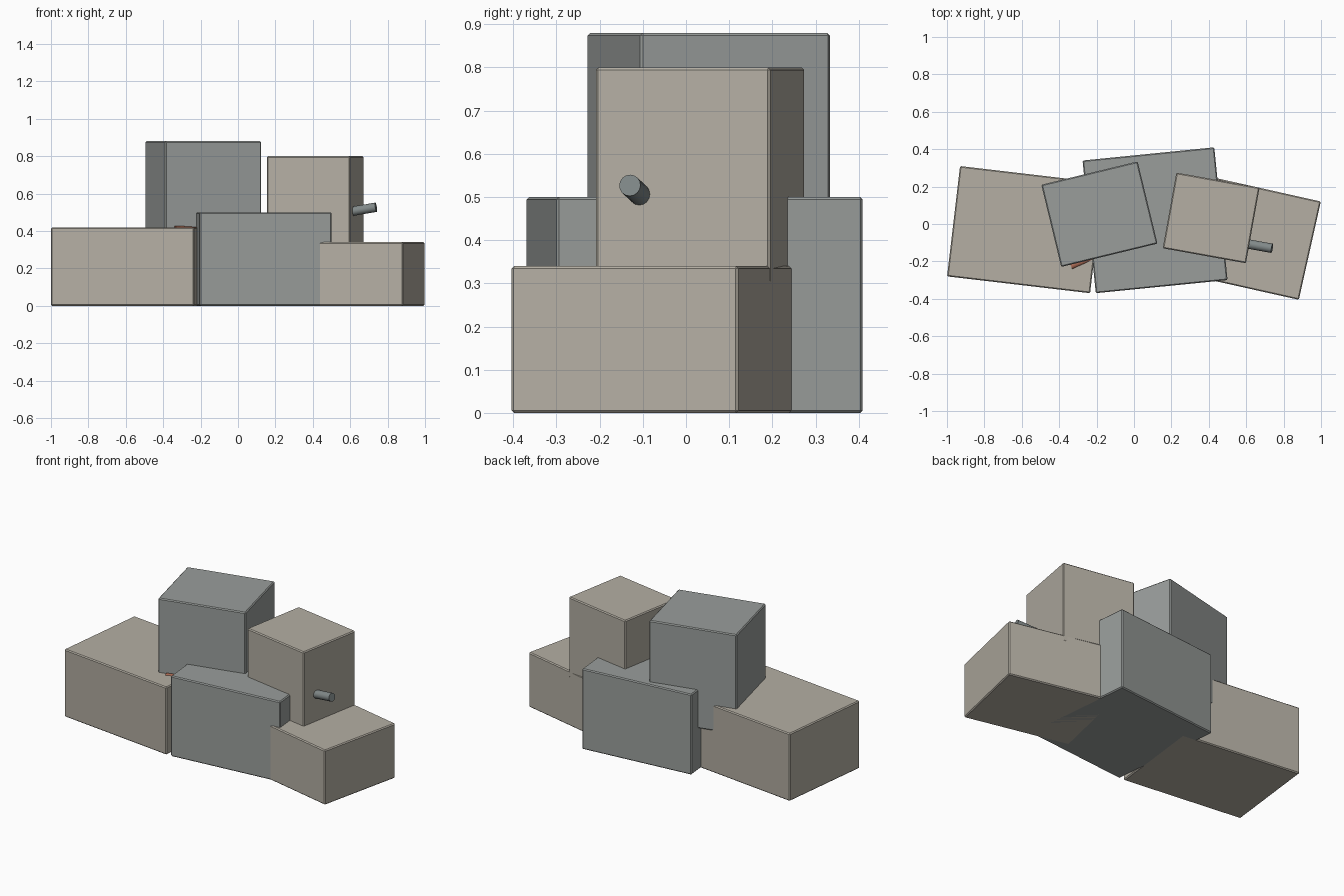
import bpy, math
from mathutils import Vector

if "Cube" in bpy.data.objects:
    bpy.data.objects.remove(bpy.data.objects["Cube"])


def material(name, rgb):
    m = bpy.data.materials.new(name)
    m.diffuse_color = (*rgb, 1)
    m.use_nodes = True
    m.node_tree.nodes["Principled BSDF"].inputs["Base Color"].default_value = m.diffuse_color
    return m


tan = material("tan_concrete", (0.46, 0.43, 0.37))
grey = material("grey_concrete", (0.32, 0.34, 0.33))
steel = material("dark_steel", (0.22, 0.25, 0.25))
rust = material("rust", (0.36, 0.13, 0.08))


def block(name, centre, size, z0, z1, angle, mat):
    """Turned concrete block with finely chamfered edges."""
    bpy.ops.mesh.primitive_cube_add(size=1, location=(*centre, (z0 + z1) / 2))
    ob = bpy.context.object
    ob.name = name
    ob.scale = (*size, z1 - z0)
    bpy.ops.object.transform_apply(location=False, rotation=False, scale=True)
    ob.rotation_euler.z = math.radians(angle)
    bev = ob.modifiers.new("chamfer", 'BEVEL')
    bev.width = 0.006
    bev.segments = 1
    ob.data.materials.append(mat)


def rod(name, start, end, radius, mat):
    """Reinforcing bar between two points."""
    a, b = Vector(start), Vector(end)
    bpy.ops.mesh.primitive_cylinder_add(vertices=16, radius=radius,
                                        depth=(b - a).length, location=(a + b) / 2)
    ob = bpy.context.object
    ob.name = name
    ob.rotation_euler = (b - a).to_track_quat('Z', 'Y').to_euler()
    ob.data.materials.append(mat)
    bpy.ops.object.shade_smooth_by_angle(angle=math.radians(40))


# bottom row of blocks
block("left_base_block", (-0.5825, -0.03), (0.77, 0.594), 0, 0.42, -6.7, tan)
block("middle_base_block", (0.1125, 0.02), (0.708, 0.713), 0, 0.5, 5.7, grey)
block("right_base_block", (0.623, -0.0715), (0.65, 0.5385), 0, 0.34, -12.6, tan)

# upper blocks, sunk into the ones below
block("left_upper_block", (-0.185, 0.0525), (0.53, 0.452), 0.26, 0.88, 13.6, grey)
block("right_upper_block", (0.4125, 0.0325), (0.452, 0.411), 0.3, 0.8, -10.2, tan)

# bars poking out of the rubble
rod("protruding_bar", (0.56, -0.098, 0.497), (0.738, -0.13, 0.527), 0.025, steel)
rod("rusty_bar", (-0.336, -0.228, 0.412), (-0.2, -0.172, 0.405), 0.016, rust)
